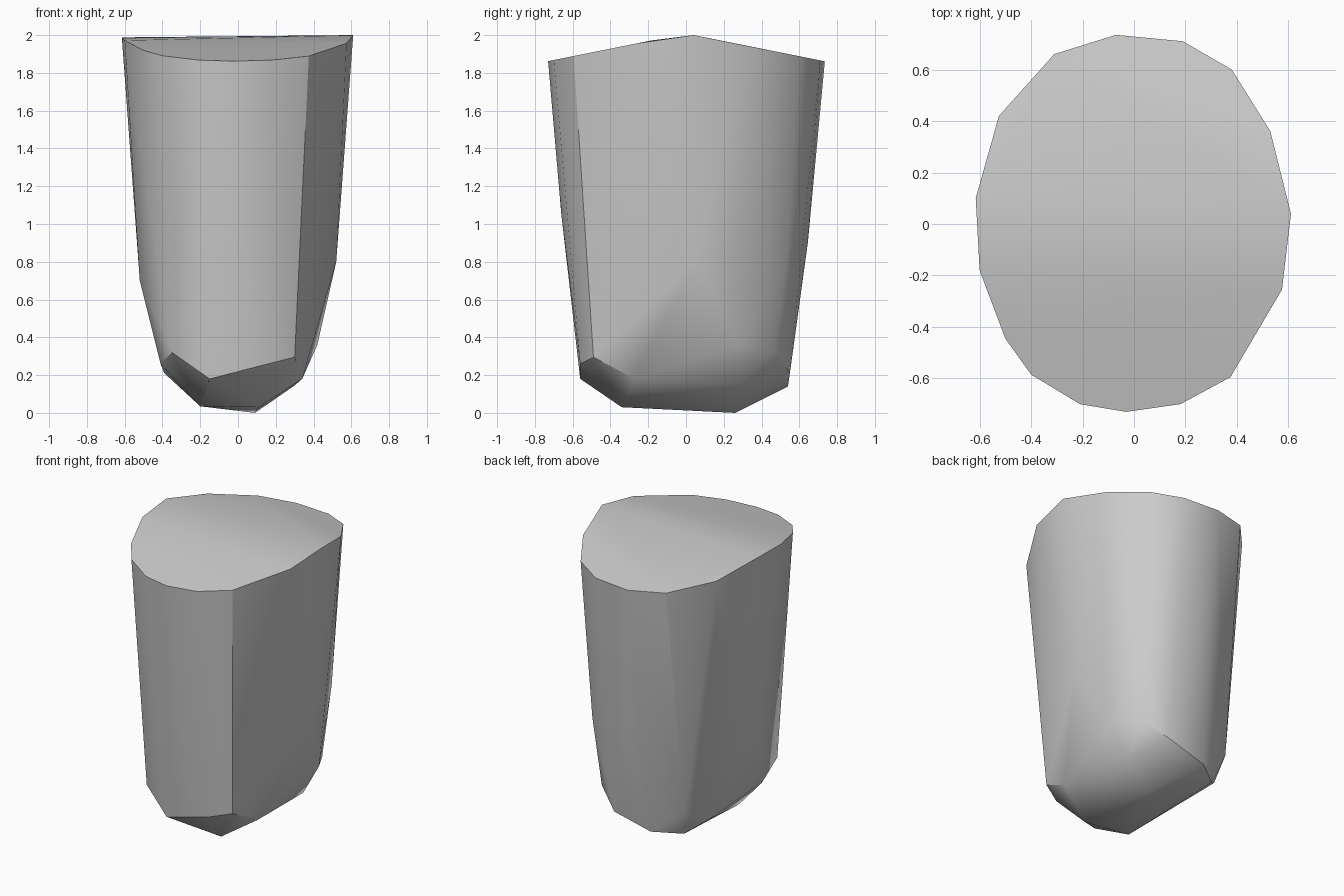
import bpy
import bmesh
import math

default_cube = bpy.data.objects.get("Cube")
if default_cube:
    bpy.data.objects.remove(default_cube, do_unlink=True)


def flat_material(name, colour):
    material = bpy.data.materials.new(name)
    material.use_nodes = True
    material.diffuse_color = colour
    shader = material.node_tree.nodes["Principled BSDF"]
    shader.inputs["Base Color"].default_value = colour
    return material


def roof_height(y):
    """The top is a shallow roof whose ridge runs from side to side."""
    return 2 - max(0, abs(y) - .04) * .2


def hull_object(name, points, material):
    """Wrap the points in a tight convex shell."""
    mesh = bpy.data.meshes.new(name)
    bm = bmesh.new()
    for point in points:
        bm.verts.new(point)
    result = bmesh.ops.convex_hull(bm, input=bm.verts[:])
    spare = set(result["geom_interior"]) | set(result["geom_unused"])
    spare_verts = [item for item in spare if isinstance(item, bmesh.types.BMVert)]
    bmesh.ops.delete(bm, geom=spare_verts, context="VERTS")
    bmesh.ops.recalc_face_normals(bm, faces=bm.faces[:])
    bm.to_mesh(mesh)
    bm.free()
    mesh.materials.append(material)
    shell = bpy.data.objects.new(name, mesh)
    bpy.context.collection.objects.link(shell)
    return shell


# Top rim, seen from above, counterclockwise from the left side
rim = [(.61, .04), (.53, .36), (.38, .6), (.19, .71), (-.07, .735), (-.31, .66),
       (-.525, .42), (-.615, .1), (-.6, -.18), (-.5, -.445), (-.4, -.585),
       (-.21, -.7), (-.03, -.73), (.18, -.7), (.375, -.595), (.575, -.255)]

# Slight bulges halfway up the sides
waist = [(.52, .05, .8), (.34, .53, .8), (0, .645, .9), (-.52, 0, .7), (-.03, -.66, 1.05)]

# Lower edge of the walls
chamfer = [(.34, -.27, .18), (.3, .28, .145), (.42, .28, .36), (.31, .47, .32),
           (.16, .55, .21), (-.11, .54, .14), (-.33, .49, .305), (-.39, .31, .21),
           (-.41, -.24, .26), (-.35, -.49, .32), (-.15, -.56, .18),
           (.16, -.56, .26), (.3, -.49, .295)]

# Underside
base = [(.11, -.34, .03), (.09, .26, 0), (-.28, .42, .125), (-.2, -.29, .035)]

roof = [(x, y, roof_height(y)) for x, y in rim]
grey = flat_material("plain_grey", (.6, .6, .6, 1))
block = hull_object("tapered_block", roof + waist + chamfer + base, grey)

# Smooth walls with crisp rim and base edges
bpy.ops.object.select_all(action="DESELECT")
block.select_set(True)
bpy.context.view_layer.objects.active = block
bpy.ops.object.shade_smooth_by_angle(angle=math.radians(30))
